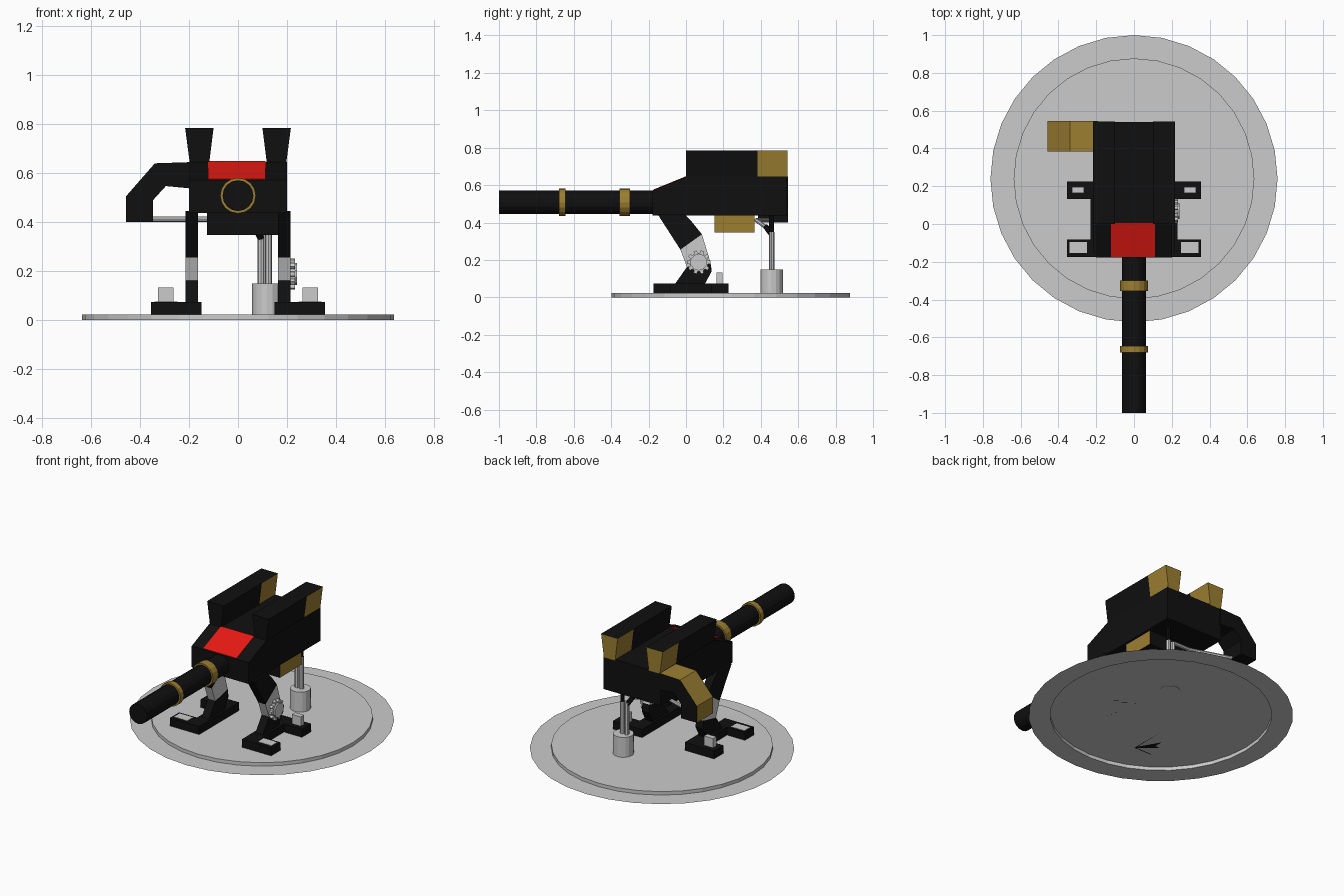
import bpy, bmesh
from math import sin, cos, pi
from mathutils import Vector

if "Cube" in bpy.data.objects:
    bpy.data.objects.remove(bpy.data.objects["Cube"])


def material(name, rgb):
    m = bpy.data.materials.new(name)
    m.diffuse_color = (*rgb, 1)
    m.use_nodes = True
    m.node_tree.nodes["Principled BSDF"].inputs["Base Color"].default_value = m.diffuse_color
    return m


BLACK = material("black", (0.005, 0.005, 0.005))
GOLD = material("gold", (0.33, 0.21, 0.03))
RED = material("red", (0.8, 0.01, 0.006))


def finish(name, bm, mats, recalc=True):
    if recalc:
        bmesh.ops.recalc_face_normals(bm, faces=bm.faces)
    me = bpy.data.meshes.new(name)
    bm.to_mesh(me)
    bm.free()
    for m in mats:
        if m:
            me.materials.append(m)
    ob = bpy.data.objects.new(name, me)
    bpy.context.collection.objects.link(ob)
    return ob


def prism(name, pts, axis, a, b, mat=None, mat2=None, edges2=()):
    """Extrude a 2D outline along an axis; side faces in edges2 use mat2."""
    def place(p, d):
        return {'x': (d, p[0], p[1]), 'y': (p[0], d, p[1]), 'z': (p[0], p[1], d)}[axis]
    bm = bmesh.new()
    lo = [bm.verts.new(place(p, a)) for p in pts]
    hi = [bm.verts.new(place(p, b)) for p in pts]
    bm.faces.new(lo)
    bm.faces.new(hi)
    n = len(pts)
    for i in range(n):
        j = (i + 1) % n
        f = bm.faces.new((lo[i], lo[j], hi[j], hi[i]))
        f.material_index = 1 if i in edges2 else 0
    return finish(name, bm, [mat, mat2])


def box(name, x0, x1, y0, y1, z0, z1, mat=None):
    return prism(name, [(x0, y0), (x1, y0), (x1, y1), (x0, y1)], 'z', z0, z1, mat)


def tube(name, p, q, r, mat=None, sides=8):
    p, q = Vector(p), Vector(q)
    bm = bmesh.new()
    bmesh.ops.create_cone(bm, cap_ends=True, segments=sides, radius1=r, radius2=r,
                          depth=(q - p).length)
    bm.transform((q - p).to_track_quat('Z', 'Y').to_matrix().to_4x4())
    bmesh.ops.translate(bm, verts=bm.verts, vec=(p + q) / 2)
    return finish(name, bm, [mat])


# Stepped base: thin rim sheet with a raised centre
bm = bmesh.new()
N = 32
rings = [[bm.verts.new((r * sin(-2 * pi * i / N), 0.24 + r * cos(2 * pi * i / N), z))
          for i in range(N)] for r, z in ((0.76, 0), (0.637, 0), (0.637, 0.022))]
for lo, hi in zip(rings, rings[1:]):
    for i in range(N):
        j = (i + 1) % N
        bm.faces.new((lo[i], lo[j], hi[j], hi[i]))
bm.faces.new(rings[2])
finish("base_disc", bm, [], False)

# Main body with sloped front, and its red panel
prism("body", [(-0.178, 0.437), (-0.178, 0.572), (0, 0.645), (0.54, 0.645), (0.54, 0.437)],
      'x', -0.2, 0.2, BLACK)
prism("front_panel", [(-0.175, 0.565), (-0.175, 0.576), (0.004, 0.649), (0.004, 0.64)],
      'x', -0.122, 0.112, RED)

# Barrel with two bands
tube("barrel", (0, -1, 0.508), (0, -0.15, 0.508), 0.063, BLACK, 16)
for i, (y0, y1) in enumerate(((-0.68, -0.645), (-0.355, -0.3))):
    tube(f"barrel_band_{i}", (0, y0, 0.508), (0, y1, 0.508), 0.073, GOLD, 16)

# Magazine under the body: black box with a gold end face
prism("magazine", [(-0.127, 0.347), (0.187, 0.347), (0.187, 0.45), (-0.127, 0.45)],
      'y', 0.152, 0.367, BLACK, GOLD, (1,))

for s, side in ((-1, "left"), (1, "right")):
    # Flared top fins with gold rear blocks
    fin = [(s * 0.197, 0.64), (s * 0.216, 0.784), (s * 0.1, 0.784), (s * 0.118, 0.64)]
    prism(f"{side}_fin", fin, 'y', 0, 0.382, BLACK)
    prism(f"{side}_fin_end", fin, 'y', 0.382, 0.542, GOLD, BLACK, (1,))

    # Bent leg in three pieces
    x0, x1 = s * 0.163, s * 0.214
    prism(f"{side}_upper_leg", [(-0.152, 0.445), (-0.01, 0.445), (0.03, 0.405),
                                (0.085, 0.337), (-0.03, 0.255)], 'x', x0, x1, BLACK)
    prism(f"{side}_knee", [(-0.03, 0.255), (0.085, 0.337), (0.13, 0.19), (0.005, 0.162)],
          'x', x0, x1)
    prism(f"{side}_lower_leg", [(0.005, 0.162), (0.13, 0.19), (0.138, 0.14), (0.1, 0.07),
                                (-0.06, 0.07)], 'x', x0, x1, BLACK)

    # C-shaped foot with a flat front pad and a raised rear block
    foot = [(0.15, -0.175), (0.355, -0.175), (0.355, -0.083), (0.23, -0.083),
            (0.23, 0.133), (0.355, 0.133), (0.355, 0.226), (0.15, 0.226)]
    prism(f"{side}_foot", [(s * x, y) for x, y in foot], 'z', 0.022, 0.073, BLACK)
    box(f"{side}_foot_pad", s * 0.248, s * 0.342, -0.153, -0.096, 0.06, 0.075)
    box(f"{side}_foot_block", s * 0.264, s * 0.327, 0.163, 0.196, 0.06, 0.132)

# Gear on the right knee
teeth = []
for k in range(10):
    for da, r in ((-0.2, 0.05), (-0.13, 0.064), (0.13, 0.064), (0.2, 0.05)):
        t = 2 * pi * k / 10 + da
        teeth.append((0.068 + r * cos(t), 0.188 + r * sin(t)))
prism("knee_gear", teeth, 'x', 0.212, 0.232)
tube("gear_hub", (0.21, 0.068, 0.188), (0.241, 0.068, 0.188), 0.045, None, 10)

# Side arm curving down at the rear left, gold on its outer faces
arm = [(-0.19, 0.645), (-0.34, 0.64), (-0.458, 0.505), (-0.458, 0.4),
       (-0.347, 0.4), (-0.347, 0.49), (-0.295, 0.547), (-0.19, 0.537)]
prism("side_arm", arm, 'y', 0.385, 0.545, BLACK, GOLD, (0, 1, 2))

# Canister with two rods, and the pipe to the arm
tube("canister", (0.118, 0.458, 0.02), (0.118, 0.458, 0.148), 0.06, None, 16)
for i, x in enumerate((0.094, 0.125)):
    tube(f"canister_rod_{i}", (x, 0.458, 0.14), (x, 0.458, 0.35), 0.014)
tube("rod_connector", (0.125, 0.458, 0.34), (0.125, 0.458, 0.45), 0.013, BLACK)
tube("hose_connector", (0.094, 0.458, 0.335), (0.072, 0.425, 0.38), 0.015, BLACK)
path = [(-0.36, 0.46, 0.412), (-0.1, 0.375, 0.412), (0.05, 0.375, 0.412), (0.08, 0.435, 0.37)]
for i, (p, q) in enumerate(zip(path, path[1:])):
    tube(f"pipe_{i}", p, q, 0.011)
